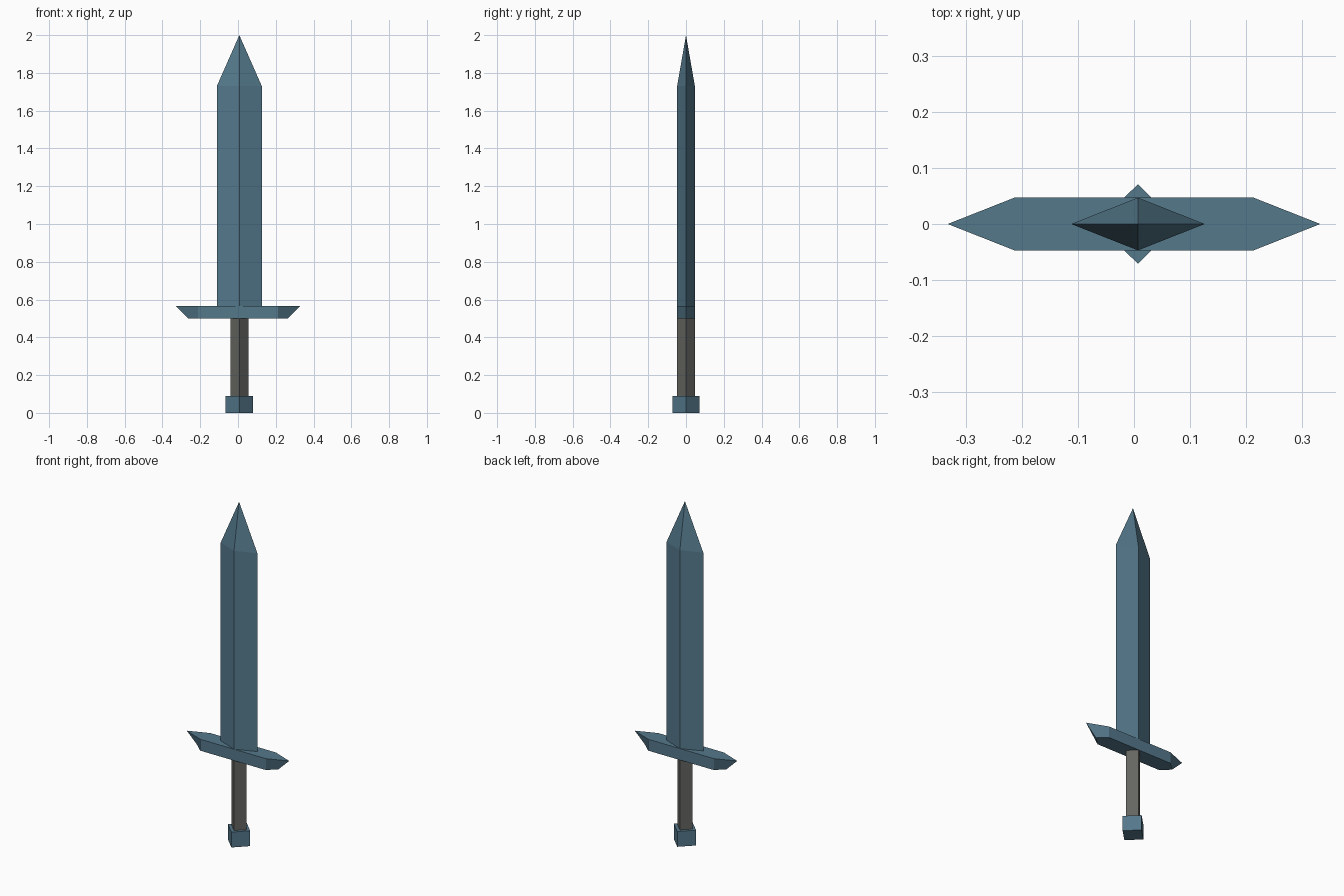
import bpy, bmesh

if "Cube" in bpy.data.objects:
    bpy.data.objects.remove(bpy.data.objects["Cube"])

CX = 0.007  # blade, grip and pommel sit slightly off the guard's centre


def material(name, color):
    m = bpy.data.materials.new(name)
    m.diffuse_color = color
    m.use_nodes = True
    m.node_tree.nodes["Principled BSDF"].inputs["Base Color"].default_value = m.diffuse_color
    return m


steel = material("blue_steel", (0.09, 0.19, 0.26, 1))
wrap = material("grip_wrap", (0.13, 0.13, 0.12, 1))


def diamond(rx, ry, z):
    return [(CX + rx, 0, z), (CX, ry, z), (CX - rx, 0, z), (CX, -ry, z)]


def hexagon(tip, corner, ry, z):
    return [(tip, 0, z), (corner, ry, z), (-corner, ry, z),
            (-tip, 0, z), (-corner, -ry, z), (corner, -ry, z)]


def loft(name, rings, mat, apex=None):
    """Skin stacked rings, closing the top with a cap or a point."""
    bm = bmesh.new()
    loops = [[bm.verts.new(p) for p in ring] for ring in rings]
    n = len(loops[0])
    for a, b in zip(loops, loops[1:]):
        for i in range(n):
            j = (i + 1) % n
            bm.faces.new((a[i], a[j], b[j], b[i]))
    bm.faces.new(loops[0][::-1])
    top = loops[-1]
    if apex:
        v = bm.verts.new(apex)
        for i in range(n):
            bm.faces.new((top[i], top[(i + 1) % n], v))
    else:
        bm.faces.new(top)
    bmesh.ops.recalc_face_normals(bm, faces=bm.faces)
    me = bpy.data.meshes.new(name)
    bm.to_mesh(me)
    bm.free()
    me.materials.append(mat)
    ob = bpy.data.objects.new(name, me)
    bpy.context.collection.objects.link(ob)
    return ob


# Pommel and grip
loft("pommel", [diamond(0.072, 0.071, z) for z in (0, 0.09)], steel)
loft("grip", [diamond(0.048, 0.047, z) for z in (0.09, 0.5)], wrap)

# Crossguard, undercut at its pointed ends
loft("crossguard", [hexagon(0.263, 0.213, 0.047, 0.5),
                    hexagon(0.332, 0.213, 0.047, 0.567)], steel)

# Blade with tapered point
loft("blade", [diamond(0.119, 0.047, z) for z in (0.567, 1.73)], steel,
     apex=(CX, 0, 2.0))
